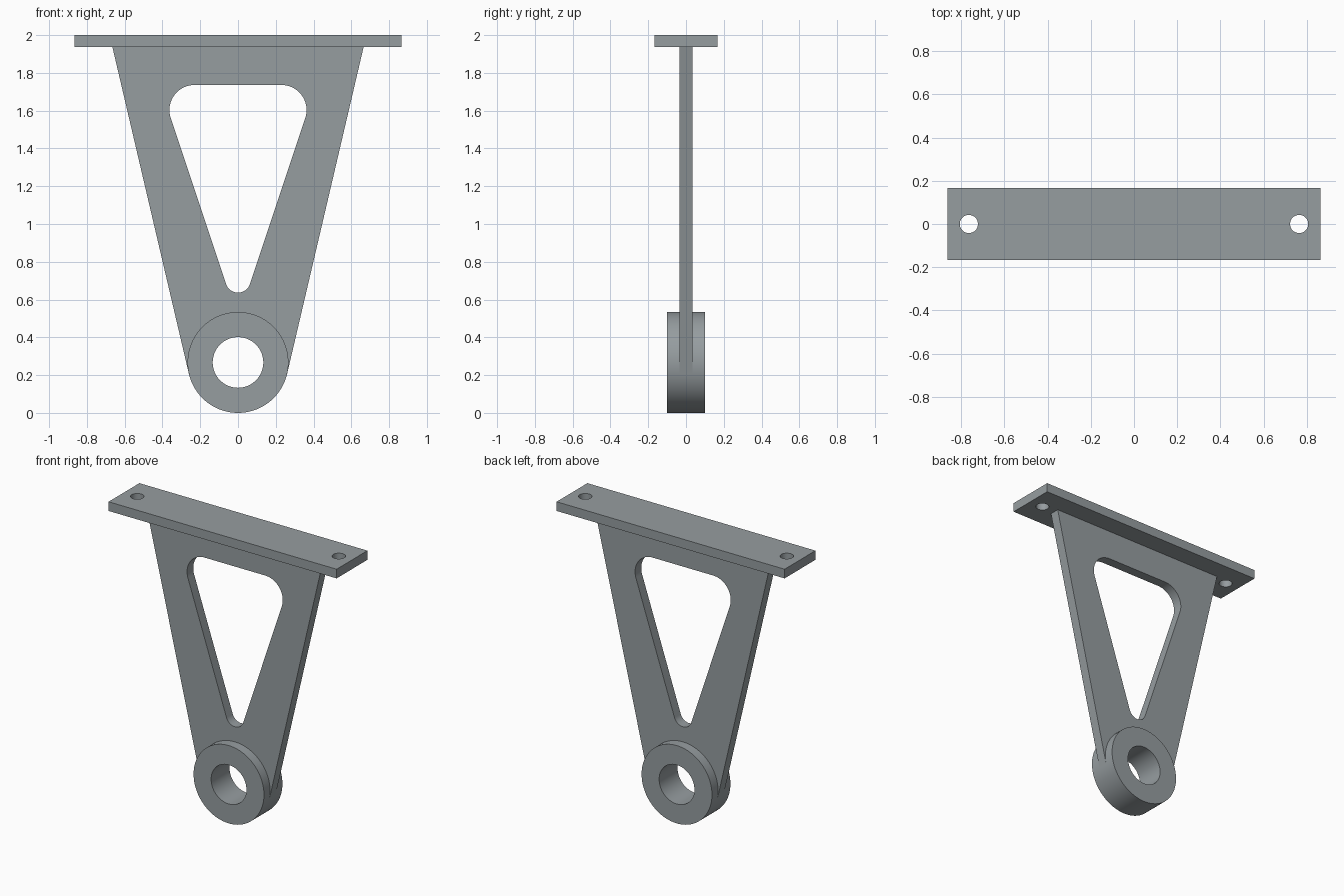
import bpy, bmesh
from math import sin, cos, pi, atan2, acos, hypot, radians
from mathutils import Matrix

if "Cube" in bpy.data.objects:
    bpy.data.objects.remove(bpy.data.objects["Cube"], do_unlink=True)

steel = bpy.data.materials.new("steel_grey")
steel.use_nodes = True
grey = (0.305, 0.337, 0.352, 1)
steel.diffuse_color = grey
steel.node_tree.nodes["Principled BSDF"].inputs["Base Color"].default_value = grey


def arc(cx, cy, r, start, end, steps):
    """Points along an arc, both ends included."""
    angles = [start + (end - start) * i / steps for i in range(steps + 1)]
    return [(cx + r * cos(a), cy + r * sin(a)) for a in angles]


def circle(cx, cy, r, steps):
    return arc(cx, cy, r, 0, 2 * pi, steps)[:-1]


def extruded(name, loops, half_depth, matrix):
    """Solid from a closed outline and hole loops, extruded both ways."""
    curve = bpy.data.curves.new(name + "_profile", "CURVE")
    curve.dimensions = "2D"
    curve.fill_mode = "BOTH"
    curve.extrude = half_depth
    for loop in loops:
        spline = curve.splines.new("POLY")
        spline.points.add(len(loop) - 1)
        for point, (x, y) in zip(spline.points, loop):
            point.co = (x, y, 0, 1)
        spline.use_cyclic_u = True
    temp = bpy.data.objects.new(name + "_profile", curve)
    bpy.context.collection.objects.link(temp)
    bpy.context.view_layer.update()
    graph = bpy.context.evaluated_depsgraph_get()
    mesh = bpy.data.meshes.new_from_object(temp.evaluated_get(graph))
    bpy.data.objects.remove(temp, do_unlink=True)
    bpy.data.curves.remove(curve)

    bm = bmesh.new()
    bm.from_mesh(mesh)
    bmesh.ops.remove_doubles(bm, verts=bm.verts, dist=1e-5)
    bmesh.ops.transform(bm, matrix=matrix, verts=bm.verts)
    bmesh.ops.recalc_face_normals(bm, faces=bm.faces)
    bm.to_mesh(mesh)
    bm.free()
    mesh.name = name
    mesh.materials.clear()
    mesh.materials.append(steel)
    obj = bpy.data.objects.new(name, mesh)
    bpy.context.collection.objects.link(obj)
    bpy.ops.object.select_all(action="DESELECT")
    obj.select_set(True)
    bpy.context.view_layer.objects.active = obj
    bpy.ops.object.shade_smooth_by_angle(angle=radians(30))
    return obj


upright = Matrix.Rotation(pi / 2, 4, "X")
boss_z, boss_r, bore_r = 0.267, 0.267, 0.134
web_x, web_top = 0.665, 1.937

# Mounting plate with two bolt holes
px, py = 0.865, 0.167
plate = [(-px, -py), (px, -py), (px, py), (-px, py)]
holes = [circle(s * 0.765, 0, 0.042, 40) for s in (-1, 1)]
extruded("mounting_plate", [plate] + holes, 0.0315,
         Matrix.Translation((0, 0, 1.9685)))

# Bearing boss with through bore
extruded("bearing_boss", [circle(0, boss_z, boss_r, 96), circle(0, boss_z, bore_r, 72)],
         0.1, upright)

# Web: sides run tangent to the boss, lower end is buried inside the ring
rise = web_top - boss_z
tangent = atan2(rise, web_x) - acos(boss_r / hypot(web_x, rise))
right_end = arc(0, boss_z, boss_r, tangent, tangent, 1)[0]
left_end = (-right_end[0], right_end[1])
outline = [(-web_x, web_top), left_end]
outline += arc(0, boss_z, 0.2, pi - tangent, tangent, 40)
outline += [right_end, (web_x, web_top)]

# Rounded triangular window
lean = radians(18.4)
window = arc(0.23, 1.603, 0.133, -lean, pi / 2, 20)
window += arc(-0.23, 1.603, 0.133, pi / 2, pi + lean, 20)
window += arc(0, 0.704, 0.067, pi + lean, 2 * pi - lean, 24)
extruded("web", [outline, window], 0.0335, upright)
